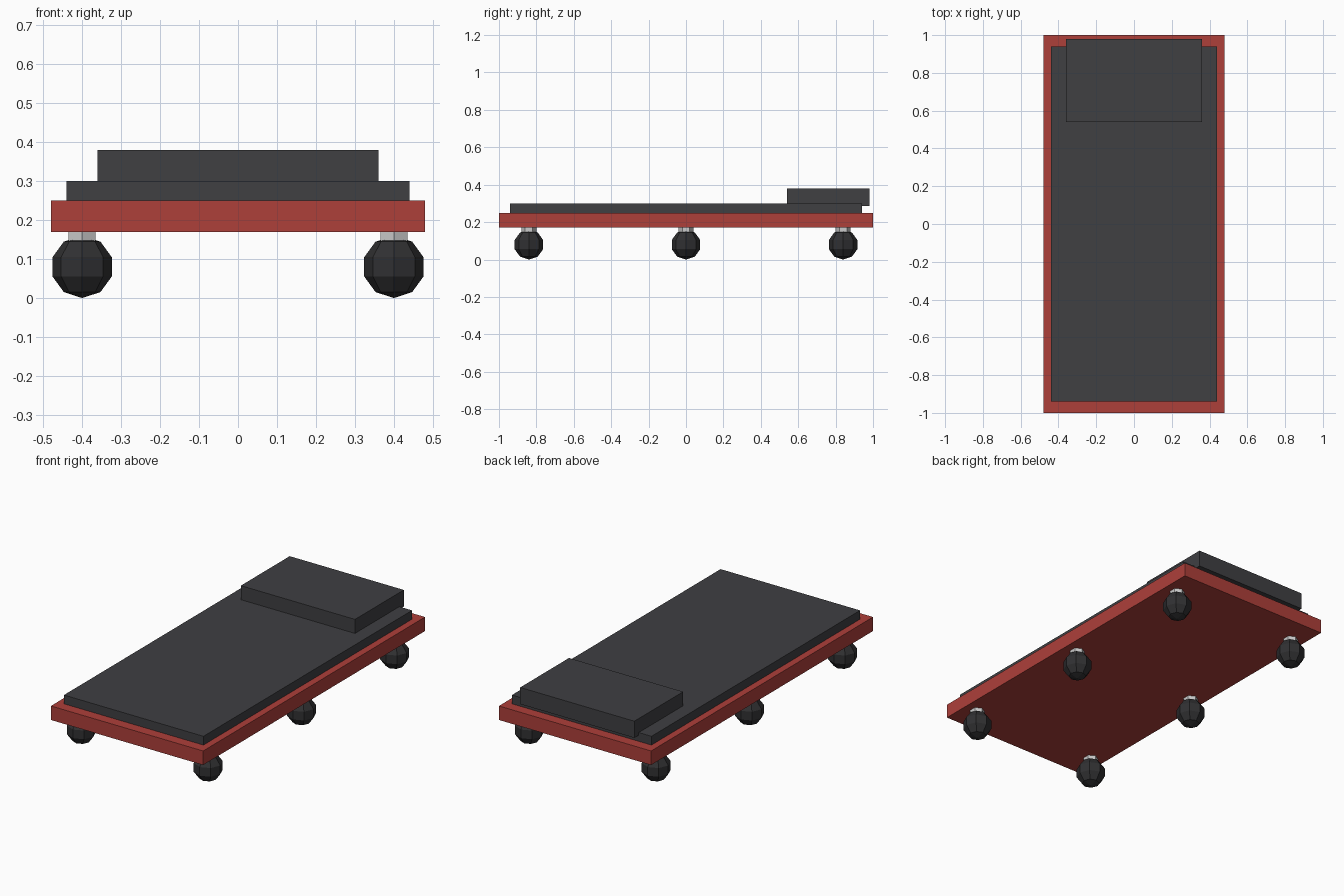
import bpy

if "Cube" in bpy.data.objects:
    bpy.data.objects.remove(bpy.data.objects["Cube"])


def material(name, rgb):
    mat = bpy.data.materials.new(name)
    mat.diffuse_color = (*rgb, 1.0)
    mat.use_nodes = True
    mat.node_tree.nodes["Principled BSDF"].inputs["Base Color"].default_value = mat.diffuse_color
    return mat


RED = material("red_paint", (0.42, 0.05, 0.042))
VINYL = material("dark_vinyl", (0.05, 0.05, 0.055))
RUBBER = material("black_rubber", (0.03, 0.03, 0.032))


def box(name, x, y, z, mat):
    """Box spanning the given (min, max) ranges."""
    spans = (x, y, z)
    bpy.ops.mesh.primitive_cube_add(size=1, location=[(a + b) / 2 for a, b in spans])
    obj = bpy.context.object
    obj.name = name
    obj.scale = [b - a for a, b in spans]
    bpy.ops.object.transform_apply(location=False, rotation=False, scale=True)
    obj.data.materials.append(mat)


# Deck, pad and headrest
box("frame_board", (-0.48, 0.48), (-1.0, 1.0), (0.17, 0.25), RED)
box("body_pad", (-0.44, 0.44), (-0.94, 0.94), (0.25, 0.30), VINYL)
box("headrest", (-0.36, 0.36), (0.54, 0.98), (0.285, 0.38), VINYL)

# Six casters: ball wheel on a short hexagonal stem
for side, x in (("left", -0.40), ("right", 0.40)):
    for place, y in (("front", -0.84), ("middle", 0.0), ("back", 0.84)):
        bpy.ops.mesh.primitive_uv_sphere_add(
            segments=8, ring_count=5, radius=0.08, location=(x, y, 0.08))
        wheel = bpy.context.object
        wheel.name = f"caster_wheel_{place}_{side}"
        wheel.data.materials.append(RUBBER)

        bpy.ops.mesh.primitive_cylinder_add(
            vertices=6, radius=0.04, depth=0.04, location=(x, y, 0.15))
        bpy.context.object.name = f"caster_stem_{place}_{side}"
